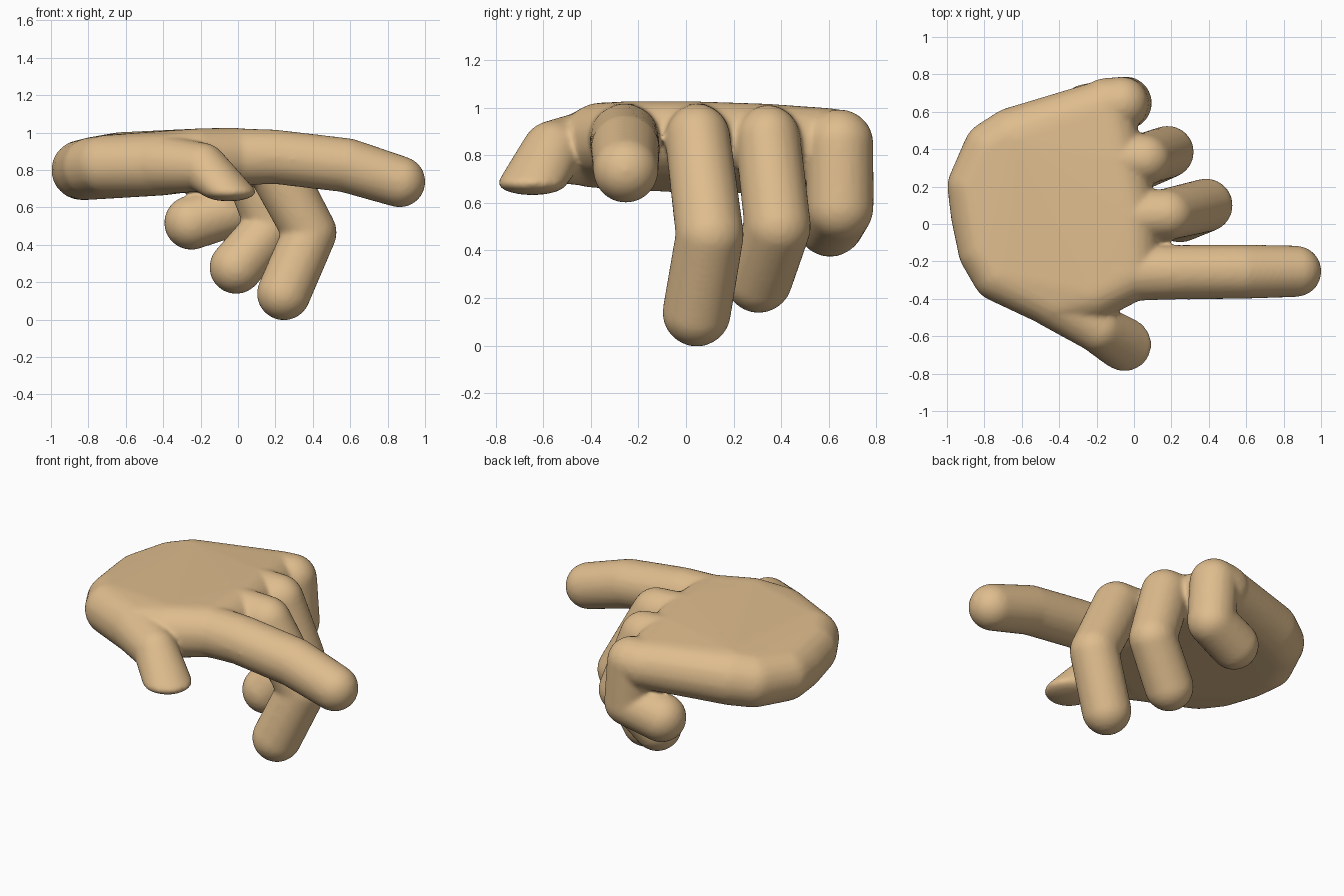
import bpy, bmesh
from mathutils import Vector

if "Cube" in bpy.data.objects:
    bpy.data.objects.remove(bpy.data.objects["Cube"])

bm = bmesh.new()
GROW = 0.006  # makes up for the shrinking caused by softening


def hull(balls):
    """Add a convex shell around (x, y, z, radius or (rx, ry, rz)) balls to the hand."""
    tmp = bmesh.new()
    for x, y, z, r in balls:
        r = Vector(r if isinstance(r, tuple) else (r, r, r)) + Vector((GROW,) * 3)
        for v in bmesh.ops.create_icosphere(src, subdivisions=3, radius=1)["verts"]:
            tmp.verts.new(Vector((x, y, z)) + v.co * r)
        src.clear()
    bmesh.ops.convex_hull(tmp, input=tmp.verts[:])
    bmesh.ops.delete(tmp, geom=[v for v in tmp.verts if not v.link_faces], context='VERTS')
    bmesh.ops.recalc_face_normals(tmp, faces=tmp.faces[:])
    me = bpy.data.meshes.new("scratch")
    tmp.to_mesh(me)
    tmp.free()
    bm.from_mesh(me)
    bpy.data.meshes.remove(me)


def chain(balls):
    """A finger: one shell per bone."""
    for a, b in zip(balls, balls[1:]):
        hull([a, b])


src = bmesh.new()

# palm
hull([(-.838, .20, .80, .155), (-.82, .05, .80, .155), (-.75, .39, .815, .16),
      (-.64, .455, .83, .165), (-.78, -.14, .815, .155), (-.71, -.26, .825, .155),
      (-.40, -.40, .83, .16), (-.22, -.36, .86, .155), (-.02, -.26, .87, .15),
      (-.03, .04, .87, .15), (-.10, .34, .86, .15), (-.16, .62, .845, .145)])
# index finger
chain([(-.1, -.26, .87, .15), (.2, -.258, .87, .14), (.58, -.255, .825, .14), (.865, -.253, .737, .132)])
# middle finger
chain([(-.04, .04, .87, (.145, .135, .15)), (.17, .05, .865, (.145, .132, .145)),
       (.385, .10, .465, .138), (.245, .045, .14, .139)])
# ring finger
chain([(-.1, .34, .86, (.145, .135, .15)), (.05, .345, .86, (.145, .132, .145)),
       (.18, .385, .50, .135), (-.01, .305, .28, .138)])
# little finger
chain([(-.15, .635, .845, .14), (-.065, .645, .85, .137), (-.045, .647, .58, .136), (-.25, .605, .518, .14)])
# thumb
chain([(-.42, -.40, .83, .155), (-.19, -.56, .815, .125), (-.05, -.645, .683, (.14, .14, .045))])

mesh = bpy.data.meshes.new("pointing_hand")
bm.to_mesh(mesh)
bm.free()
src.free()
hand = bpy.data.objects.new("pointing_hand", mesh)
bpy.context.collection.objects.link(hand)

# fuse the parts into one soft skin
remesh = hand.modifiers.new("fuse", 'REMESH')
remesh.mode = 'VOXEL'
remesh.voxel_size = 0.013
remesh.use_smooth_shade = True
soft = hand.modifiers.new("soften", 'SMOOTH')
soft.factor = 0.5
soft.iterations = 10

skin = bpy.data.materials.new("skin")
skin.diffuse_color = (0.74, 0.51, 0.27, 1)
skin.use_nodes = True
skin.node_tree.nodes["Principled BSDF"].inputs["Base Color"].default_value = skin.diffuse_color
mesh.materials.append(skin)
